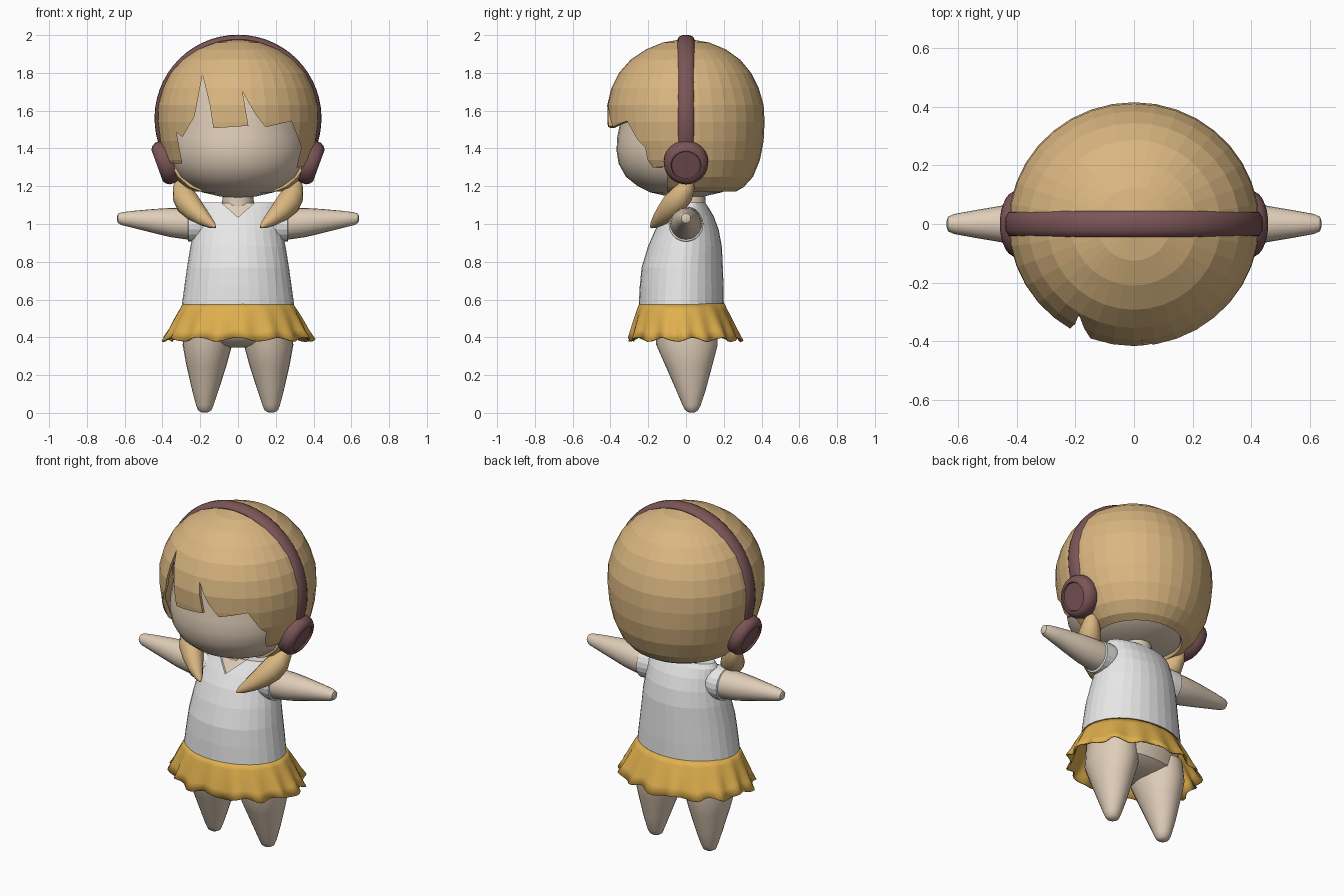
import bpy, bmesh, math
from mathutils import Vector

if "Cube" in bpy.data.objects:
    bpy.data.objects.remove(bpy.data.objects["Cube"], do_unlink=True)

X, Y, Z = Vector((1, 0, 0)), Vector((0, 1, 0)), Vector((0, 0, 1))


def material(name, rgb):
    m = bpy.data.materials.new(name)
    m.use_nodes = True
    m.diffuse_color = (*rgb, 1)
    m.node_tree.nodes["Principled BSDF"].inputs["Base Color"].default_value = (*rgb, 1)
    return m


HAIR = material("blonde", (0.70, 0.47, 0.22))
SKIN = material("skin", (0.74, 0.61, 0.48))
WHITE = material("white_cloth", (0.80, 0.80, 0.80))
GOLD = material("golden_cloth", (0.74, 0.43, 0.075))
MAUVE = material("dark_mauve", (0.20, 0.09, 0.095))


def finish(name, bm, mat, smooth):
    mesh = bpy.data.meshes.new(name)
    bm.to_mesh(mesh)
    bm.free()
    ob = bpy.data.objects.new(name, mesh)
    bpy.context.collection.objects.link(ob)
    if mat:
        mesh.materials.append(mat)
    bpy.ops.object.select_all(action="DESELECT")
    ob.select_set(True)
    bpy.context.view_layer.objects.active = ob
    if smooth:
        bpy.ops.object.shade_smooth_by_angle(angle=math.radians(40))
    return ob


def loft(name, mat, rings, u=X, v=Y, n=24, smooth=True, caps=(True, True), wave=None):
    """Skin a tube over rings of (centre, radius along u, radius along v)."""
    bm = bmesh.new()
    loops = []
    for i, (c, a, b) in enumerate(rings):
        ui = u[i] if isinstance(u, list) else u
        loop = []
        for k in range(n):
            t = math.tau * k / n
            p = Vector(c) + ui * a * math.cos(t) + v * b * math.sin(t)
            loop.append(bm.verts.new(wave(p, t, i) if wave else p))
        loops.append(loop)
    for lo, hi in zip(loops, loops[1:]):
        for k in range(n):
            m = (k + 1) % n
            bm.faces.new((lo[k], lo[m], hi[m], hi[k]))
    if caps[0]:
        bm.faces.new(loops[0][::-1])
    if caps[1]:
        bm.faces.new(loops[-1])
    if all(caps):
        bmesh.ops.recalc_face_normals(bm, faces=bm.faces)
    return finish(name, bm, mat, smooth)


def upright(rows):
    """Rows of (z, rx, ry, centre y) become rings."""
    return [((0, cy, z), rx, ry) for z, rx, ry, cy in rows]


def round_rows(rows, cy=0.0):
    return upright([(z, r, r, cy) for z, r in rows])


def modify(ob, kind, **settings):
    bpy.context.view_layer.objects.active = ob
    mod = ob.modifiers.new(kind, kind)
    for key, value in settings.items():
        setattr(mod, key, value)
    bpy.ops.object.modifier_apply(modifier=mod.name)


def cut(ob, outline, y0, y1):
    """Cut a front outline of (x, z) points out of an object."""
    bm = bmesh.new()
    face = bm.faces.new([bm.verts.new((x, y0, z)) for x, z in outline])
    new = bmesh.ops.extrude_face_region(bm, geom=[face])["geom"]
    bmesh.ops.translate(bm, vec=(0, y1 - y0, 0),
                        verts=[g for g in new if isinstance(g, bmesh.types.BMVert)])
    bmesh.ops.recalc_face_normals(bm, faces=bm.faces)
    tool = finish("cutter", bm, None, False)
    tool.hide_render = True
    modify(ob, "BOOLEAN", operation="DIFFERENCE", solver="EXACT", object=tool)
    bpy.data.objects.remove(tool, do_unlink=True)


# Head and neck
loft("head", SKIN, round_rows([(1.137, .03), (1.147, .10), (1.168, .19), (1.20, .255),
     (1.25, .318), (1.32, .357), (1.39, .368), (1.46, .364), (1.54, .348), (1.68, .345),
     (1.80, .30), (1.90, .18), (1.93, .02)]), n=36)
loft("neck", SKIN, round_rows([(1.0, .09), (1.09, .085), (1.2, .08)], .02), n=16)

# Hair shell with a jagged fringe
hair = loft("hair", HAIR, upright([(1.172, .24, .23, .035), (1.195, .29, .275, .03),
            (1.25, .34, .335, .02), (1.34, .388, .382, .01), (1.44, .415, .408, .003),
            (1.54, .428, .416, 0), (1.63, .425, .414, -.003), (1.72, .40, .39, -.005),
            (1.80, .36, .35, -.005), (1.87, .295, .29, -.003), (1.925, .215, .21, 0),
            (1.96, .125, .125, 0), (1.977, .03, .03, 0)]),
            n=36, smooth=False, caps=(False, True))
modify(hair, "SOLIDIFY", thickness=.018, offset=-1)
fringe = [(-.295, 1.32), (-.326, 1.486), (-.294, 1.46), (-.23, 1.57), (-.188, 1.79),
          (-.15, 1.635), (-.13, 1.507), (.055, 1.52), (.024, 1.70), (.093, 1.58),
          (.146, 1.513), (.22, 1.53), (.283, 1.545), (.336, 1.407), (.31, 1.30)]
cut(hair, fringe + [(.6, 1.31), (.6, .9), (-.6, .9), (-.6, 1.33)], -1, -.1)

# Headphone band
angles = [math.radians(-24 + 228 * i / 36) for i in range(37)]
spokes = [Vector((math.cos(a), 0, math.sin(a))) for a in angles]
loft("headphone_band", MAUVE, [(s * .418 + Z * 1.56, .024, .045) for s in spokes],
     u=spokes, n=12)

# Shirt, open at a V neck over the chest
shirt_rows = [(.575, .297, .225, -.025), (.67, .284, .222, -.023), (.77, .27, .215, -.02),
              (.88, .252, .196, -.006), (.97, .234, .168, .005), (1.04, .22, .132, .015),
              (1.09, .212, .098, .02), (1.115, .196, .08, .02)]
shirt = loft("shirt", WHITE, upright(shirt_rows), n=32, smooth=False)
cut(shirt, [(-.088, 1.2), (-.088, 1.113), (0, 1.035), (.088, 1.113), (.088, 1.2)], -.4, 0)
loft("chest", SKIN, upright([(z - .004, rx - .01, ry - .008, cy)
     for z, rx, ry, cy in shirt_rows[3:]]), n=32)


# Ruffled skirt
def ruffle(p, t, i):
    k = (0, .006, .015, .025, .036)[i]
    swing = math.cos(17 * t) + .4 * math.cos(7 * t + 1)
    return Vector((p.x * (1 + k * swing), p.y * (1 + k * swing), p.z + .3 * k * math.sin(11 * t)))


skirt = loft("skirt", GOLD, upright([(.578, .292, .226, -.022), (.545, .312, .24, -.02),
             (.49, .342, .262, -.015), (.435, .368, .282, -.01), (.39, .394, .298, -.005)]),
             n=102, caps=(False, False), wave=ruffle)
modify(skirt, "SOLIDIFY", thickness=.008, offset=1)

# Hips
loft("hips", SKIN, upright([(.347, .10, .06, 0), (.36, .22, .12, 0), (.39, .278, .165, 0),
     (.46, .285, .19, -.01), (.57, .28, .205, -.02)]), n=32)

for s, side in ((1, "left"), (-1, "right")):
    # Leg tapering to a rounded foot
    loft(side + "_leg", SKIN, [((s * cx, cy, z), rx, ry) for z, cx, cy, rx, ry in (
        (.002, .176, .03, .016, .016), (.014, .176, .03, .036, .034),
        (.04, .176, .03, .046, .048), (.12, .173, .026, .07, .078),
        (.25, .167, .015, .106, .124), (.36, .162, .005, .131, .163),
        (.46, .155, 0, .125, .165))], n=24)

    # Arm and short sleeve
    loft(side + "_arm", SKIN, [((s * x, 0, z), r, r) for x, z, r in (
        (.18, 1.0, .082), (.27, 1.002, .084), (.36, 1.008, .077), (.45, 1.016, .063),
        (.55, 1.024, .046), (.615, 1.028, .034), (.635, 1.03, .025), (.64, 1.03, .012))],
        u=Y, v=Z, n=20)
    loft(side + "_sleeve", WHITE, [((s * x, 0, z), r, r) for x, z, r in (
        (.14, 1.005, .085), (.21, 1.0, .092), (.262, .998, .092), (.266, .998, .086))],
        u=Y, v=Z, n=20, smooth=False)

    # Ear cup tilted to follow the head
    axis = Vector((s * math.cos(.35), 0, -math.sin(.35)))
    centre = Vector((s * .385, 0, 1.325))
    loft(side + "_ear_cup", MAUVE, [(centre + axis * d, r, r) for d, r in (
        (-.05, .095), (-.035, .113), (-.015, .118), (.015, .117), (.035, .105),
        (.046, .088), (.046, .08), (.038, .076))],
        u=Y, v=axis.cross(Y), n=24)

    # Pigtail curving forward over the shoulder
    down = Vector((s * -.2, -.2, -.23)).normalized()
    across = down.cross(Y).normalized()
    loft(side + "_pigtail", HAIR, [((s * x, y, z), r, r) for x, y, z, r in (
        (.318, .025, 1.235, .02), (.312, .012, 1.205, .04), (.295, -.02, 1.155, .06),
        (.265, -.06, 1.11, .066), (.225, -.10, 1.065, .056), (.18, -.14, 1.025, .04),
        (.14, -.17, .996, .022), (.12, -.185, .982, .006))],
        u=across, v=down.cross(across), n=14)
